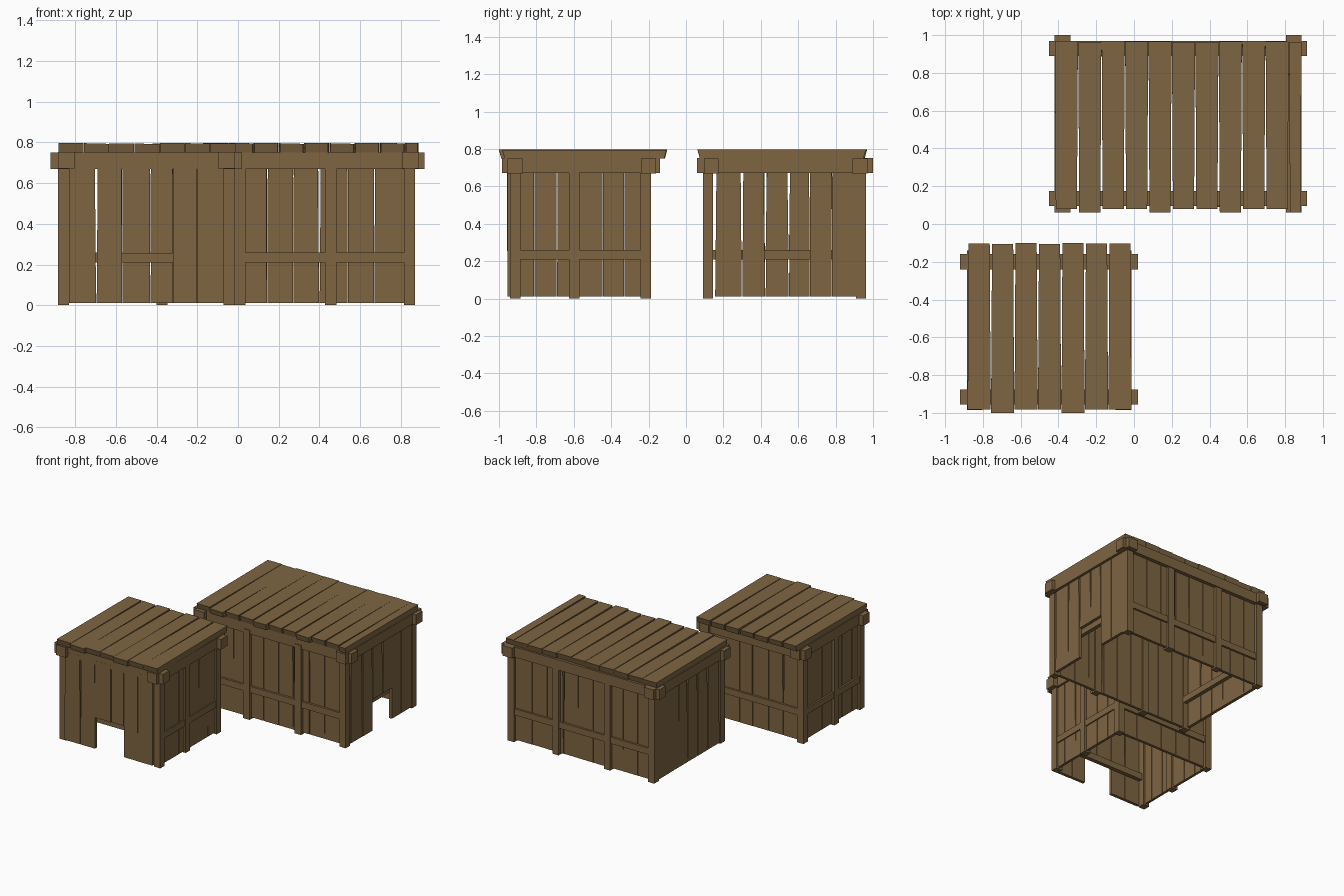
import bpy, bmesh, random

if "Cube" in bpy.data.objects:
    bpy.data.objects.remove(bpy.data.objects["Cube"])

random.seed(4)
wood = bpy.data.materials.new("weathered_wood")
wood.diffuse_color = (0.21, 0.13, 0.055, 1)
wood.use_nodes = True
wood.node_tree.nodes["Principled BSDF"].inputs["Base Color"].default_value = wood.diffuse_color


def finish(name, bm):
    bmesh.ops.recalc_face_normals(bm, faces=bm.faces)
    me = bpy.data.meshes.new(name)
    bm.to_mesh(me)
    bm.free()
    me.materials.append(wood)
    ob = bpy.data.objects.new(name, me)
    bpy.context.collection.objects.link(ob)


def prism(bm, outline, n0, n1, axis):
    """Extrude a 2D outline between n0 and n1 along the given axis."""
    def at(u, v, n):
        return {'x': (n, u, v), 'y': (u, n, v), 'z': (u, v, n)}[axis]
    a = [bm.verts.new(at(u, v, n0)) for u, v in outline]
    b = [bm.verts.new(at(u, v, n1)) for u, v in outline]
    bm.faces.new(a)
    bm.faces.new(b)
    for i in range(len(a)):
        j = (i + 1) % len(a)
        bm.faces.new((a[i], a[j], b[j], b[i]))


def box(bm, x0, x1, y0, y1, z0, z1):
    prism(bm, [(x0, y0), (x1, y0), (x1, y1), (x0, y1)], z0, z1, 'z')


def wall(name, axis, edges, n0, n1, wide=(), door=None):
    """Row of tapered upright planks; seams in 'wide' open up at the top."""
    bm = bmesh.new()
    last = len(edges) - 2
    for i in range(last + 1):
        a, b = edges[i], edges[i + 1]
        ga = 0.008 if i in wide else 0.002
        gb = 0.008 if i + 1 in wide else 0.002
        low = 0.012
        if door and door[0] - 0.01 < (a + b) / 2 < door[1] + 0.01:
            low = 0.255
        lean = 0.0 if i in (0, last) else random.uniform(-0.002, 0.002)
        d = random.uniform(0, 0.003)
        prism(bm, [(a + 0.001, low), (b - 0.002, low),
                   (b - gb + lean, 0.70), (a + ga + lean, 0.70)],
              n0 + d, n1 + d, axis)
    finish(name, bm)


def roof(name, edges, y0, y1, wide_back):
    """Roof boards running front to back, with wedge gaps and uneven ends."""
    bm = bmesh.new()
    for i in range(len(edges) - 1):
        a, b = edges[i], edges[i + 1]
        f = y0 + (0.0 if i % 3 == 1 else 0.018)
        e = y1 - random.uniform(0, 0.008)
        gf, gb = (0.001, 0.006) if wide_back else (0.006, 0.001)
        t = random.uniform(-0.004, 0.0)
        ring = []
        # sloping end cuts, slight sideways tilt
        for z, c in ((0.75, 0.012), (0.798 + t, 0.0)):
            k = 0.003 if z > 0.77 and i % 2 else 0.0
            ring.append([bm.verts.new(p) for p in (
                (a + gf, f + c, z), (b - gf, f + c, z - k),
                (b - gb, e - c, z - k), (a + gb, e - c, z))])
        lo, hi = ring
        bm.faces.new(lo)
        bm.faces.new(hi)
        for j in range(4):
            k = (j + 1) % 4
            bm.faces.new((lo[j], lo[k], hi[k], hi[j]))
    finish(name, bm)


def posts(name, spots):
    bm = bmesh.new()
    for x, y in spots:
        box(bm, x, x + 0.055, y, y + 0.055, 0, 0.70)
    finish(name, bm)


def beams(name, xs, xr, ys, yr):
    """Crossing top beams with ends that stick out at the corners."""
    bm = bmesh.new()
    for y in ys:
        box(bm, xr[0], xr[1], y, y + 0.08, 0.67, 0.75)
    for x in xs:
        box(bm, x, x + 0.083, yr[0], yr[1], 0.672, 0.752)
    finish(name, bm)


def rails(name, bars):
    bm = bmesh.new()
    for x0, x1, y0, y1 in bars:
        box(bm, x0, x1, y0, y1, 0.21, 0.26)
    finish(name, bm)


def steps(a, b, n):
    return [a + (b - a) * i / n for i in range(n + 1)]


# --- small shed: doorway in the front wall ---
posts("small_shed_posts", [(x, y) for x in (-0.885, -0.07)
                           for y in (-0.94, -0.625, -0.243)])
beams("small_shed_top_beams", (-0.885, -0.097), (-0.92, 0.02),
      (-0.955, -0.24), (-0.985, -0.14))
front = [-0.832, -0.695, -0.568, -0.43, -0.32, -0.20, -0.07]
wall("small_shed_front_wall", 'y', front, -0.956, -0.932, (1,), (-0.57, -0.32))
wall("small_shed_back_wall", 'y', front, -0.232, -0.210, (1,))
side = [-0.925, -0.81, -0.69, -0.57, -0.445, -0.33, -0.20]
wall("small_shed_left_wall", 'x', side, -0.868, -0.848)
wall("small_shed_right_wall", 'x', side, -0.052, -0.032)
rails("small_shed_rails",
      [(-0.835, -0.065, -0.932, -0.90), (-0.835, -0.065, -0.212, -0.193)]
      + [(x, x + 0.022, a, b) for x in (-0.88, -0.042)
         for a, b in ((-0.885, -0.625), (-0.57, -0.243))])
roof("small_shed_roof", steps(-0.882, -0.012, 7), -1.0, -0.10, True)

# --- large shed: doorway in the right wall ---
posts("large_shed_posts", [(x, y) for x in (-0.40, -0.018, 0.428, 0.814)
                           for y in (0.09, 0.908)])
beams("large_shed_top_beams", (-0.42, 0.805), (-0.45, 0.917),
      (0.095, 0.89), (0.06, 1.0))
long_side = steps(-0.37, 0.40, 6) + [0.54, 0.67, 0.84]
wall("large_shed_front_wall", 'y', long_side, 0.112, 0.134, (6,))
wall("large_shed_back_wall", 'y', long_side, 0.918, 0.940, (6,))
end = [0.155, 0.30, 0.425, 0.55, 0.662, 0.78, 0.91]
wall("large_shed_left_wall", 'x', end, -0.400, -0.376, (0, 1, 2, 3))
wall("large_shed_right_wall", 'x', end, 0.844, 0.867, (0, 1, 2, 3),
     (0.43, 0.66))
bays = ((-0.345, -0.018), (0.037, 0.428), (0.483, 0.814))
rails("large_shed_rails",
      [(a, b, y, y + 0.02) for a, b in bays for y in (0.097, 0.937)]
      + [(x, x + 0.03, 0.145, 0.908) for x in (-0.375, 0.815)])
roof("large_shed_roof", steps(-0.42, 0.82, 10) + [0.888], 0.062, 0.968, False)
